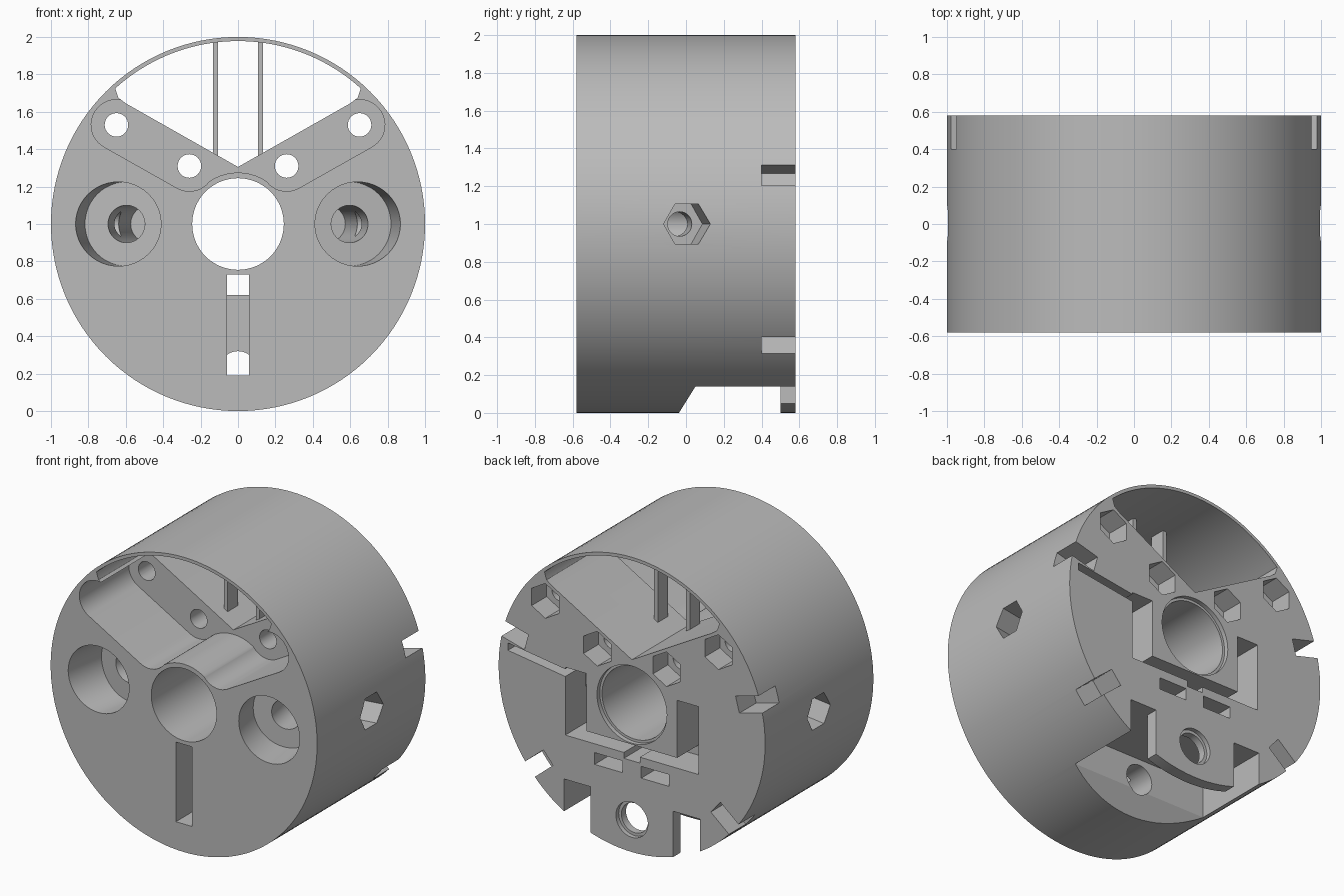
import bpy, bmesh
from math import sin, cos, radians, pi
from mathutils import Matrix, Vector

cube = bpy.data.objects.get("Cube")
if cube:
    bpy.data.objects.remove(cube, do_unlink=True)

BACK, OUT = 0.58, 0.7      # half depth of the body, overshoot for cutters

grey = bpy.data.materials.new("plain grey")
grey.use_nodes = True
grey.diffuse_color = (0.5, 0.5, 0.5, 1)
grey.node_tree.nodes["Principled BSDF"].inputs["Base Color"].default_value = (0.5, 0.5, 0.5, 1)


# Profiles, as (x, height above the shaft axis)
def arc(r, a0, a1, n, c=(0, 0)):
    return [(c[0] + r * cos(radians(a0 + (a1 - a0) * i / n)),
             c[1] + r * sin(radians(a0 + (a1 - a0) * i / n))) for i in range(n + 1)]


def disc(r, c=(0, 0), n=48, turn=0):
    return arc(r, turn, turn + 360, n, c)[:-1]


def rect(x0, x1, z0, z1):
    return [(x0, z0), (x1, z0), (x1, z1), (x0, z1)]


def radial(angle, r0, r1, half):
    a = radians(angle)
    return [(x * cos(a) - z * sin(a), x * sin(a) + z * cos(a))
            for x, z in rect(r0, r1, -half, half)]


def prism(name, pts, y0, y1, side=1, matrix=None):
    """Extrude a profile along y, optionally placed by a matrix and mirrored."""
    bm = bmesh.new()
    rings = [[bm.verts.new((x, y, z)) for x, z in pts] for y in (y0, y1)]
    n = len(pts)
    for ring in rings:
        bm.faces.new(ring)
    for i in range(n):
        j = (i + 1) % n
        bm.faces.new((rings[0][i], rings[0][j], rings[1][j], rings[1][i]))
    place = Matrix.Translation((0, 0, 1)) @ Matrix.Diagonal((side, 1, 1, 1))
    if matrix:
        place = place @ matrix
    bm.transform(place)
    bmesh.ops.recalc_face_normals(bm, faces=bm.faces)
    mesh = bpy.data.meshes.new(name)
    bm.to_mesh(mesh)
    bm.free()
    mesh.materials.append(grey)
    obj = bpy.data.objects.new(name, mesh)
    bpy.context.collection.objects.link(obj)
    return obj


body = prism("drum_body", disc(1, n=128), -BACK, BACK)


def cut(pts, y0, y1, side=1, matrix=None):
    tool = prism("cutter", pts, y0, y1, side, matrix)
    tool.hide_render = True
    mod = body.modifiers.new("cut", 'BOOLEAN')
    mod.operation, mod.solver, mod.object = 'DIFFERENCE', 'EXACT', tool
    bpy.context.view_layer.objects.active = body
    bpy.ops.object.modifier_apply(modifier=mod.name)
    bpy.data.objects.remove(tool, do_unlink=True)


# Through window above the V
corner = [(0.6, 0.645), (0.64, 0.675), (0.655, 0.72)]
window = [(0, 0.305)] + corner + arc(0.978, 48, 132, 40) + [(-x, z) for x, z in reversed(corner)]
cut(window, -OUT, OUT)

# Front V pocket: two capsules plus the fill around the shaft collar
OUTER, INNER = (0.65, 0.53), (0.26, 0.31)
capsule = arc(0.135, -60.5, 119.5, 20, OUTER) + arc(0.135, 119.5, 299.5, 20, INNER)
for s in (1, -1):
    cut(capsule, -OUT, -0.05, s)
cut(arc(0.275, 50, 130, 16) + [(-0.19, 0.41), (0, 0.32), (0.19, 0.41)], -OUT, -0.05)

# Shaft bore with shallow step at the back
cut(disc(0.245, n=64), -OUT, OUT)
cut(disc(0.262, n=64), 0.55, OUT)

tilt = radians(10)
bore = Matrix.Translation((0.64, -BACK, 0)) @ Matrix.Rotation(tilt, 4, 'Z')
side_hole = Matrix.Translation((1, 0.005, 0)) @ Matrix.Rotation(tilt - pi / 2, 4, 'Z')

for s in (1, -1):
    # Bolt holes with hexagonal nut pockets
    for c in (OUTER, INNER):
        cut(disc(0.063, c, 32), -0.2, OUT, s)
        cut(disc(0.118, c, 6, 30), 0.42, OUT, s)
    # Back leg pockets
    cut(rect(0.34, 0.5, -0.34, 0.12), 0.27, OUT, s)
    # Tilted counterbored holes
    cut(disc(0.225), -0.3, 0.25, s, bore)
    cut(disc(0.1), 0.1, 0.95, s, bore)
    # Side set-screw holes
    cut(disc(0.122, n=6), -0.22, 0.1, s, side_hole)
    cut(disc(0.065, n=32), -0.46, 0, s, side_hole)
    # Rim notches
    for a in (15, -40):
        cut(radial(a, 0.82, 1.1, 0.056), 0.4, OUT, s)
    # Tie slots
    cut(rect(0.07, 0.28, -0.48, -0.4), 0.38, OUT, s)
    # Slots beside the bottom tongue
    cut(rect(0.31, 0.51, -1.1, -0.64), 0.4, OUT, s)

# Back cross channel and one-sided wire groove
cut(rect(-0.5, 0.5, -0.34, -0.27), 0.35, OUT)
cut([(0.45, 0.05), (0.93, 0.12), (0.93, 0.17), (0.45, 0.1)], 0.47, OUT)

# Front slot, with its upper end open to the back
cut(rect(-0.06, 0.06, -0.81, -0.27), -OUT, -0.1)
cut(rect(-0.06, 0.06, -0.38, -0.27), -0.2, OUT)

# Bottom cavity behind the tongue, swept sideways
cavity = [(-0.05, -1.02), (0, -0.94), (0.05, -0.86), (0.05, -0.64), (0.5, -0.64), (0.5, -1.02)]
cut(cavity, -0.51, 0.51, 1, Matrix.Rotation(pi / 2, 4, 'Z'))

# Tongue hole
cut(disc(0.1, (0, -0.78)), -0.2, OUT)
cut(disc(0.12, (0, -0.78)), 0.55, OUT)

# Thin ribs across the window
for s, label in ((1, "left"), (-1, "right")):
    prism(label + "_rib", rect(0.106, 0.134, 0.33, 0.98), 0.04, 0.15, s)

# Smooth curved walls, sharp edges
bpy.ops.object.select_all(action='DESELECT')
body.select_set(True)
bpy.context.view_layer.objects.active = body
bpy.ops.object.shade_smooth_by_angle(angle=radians(25))
